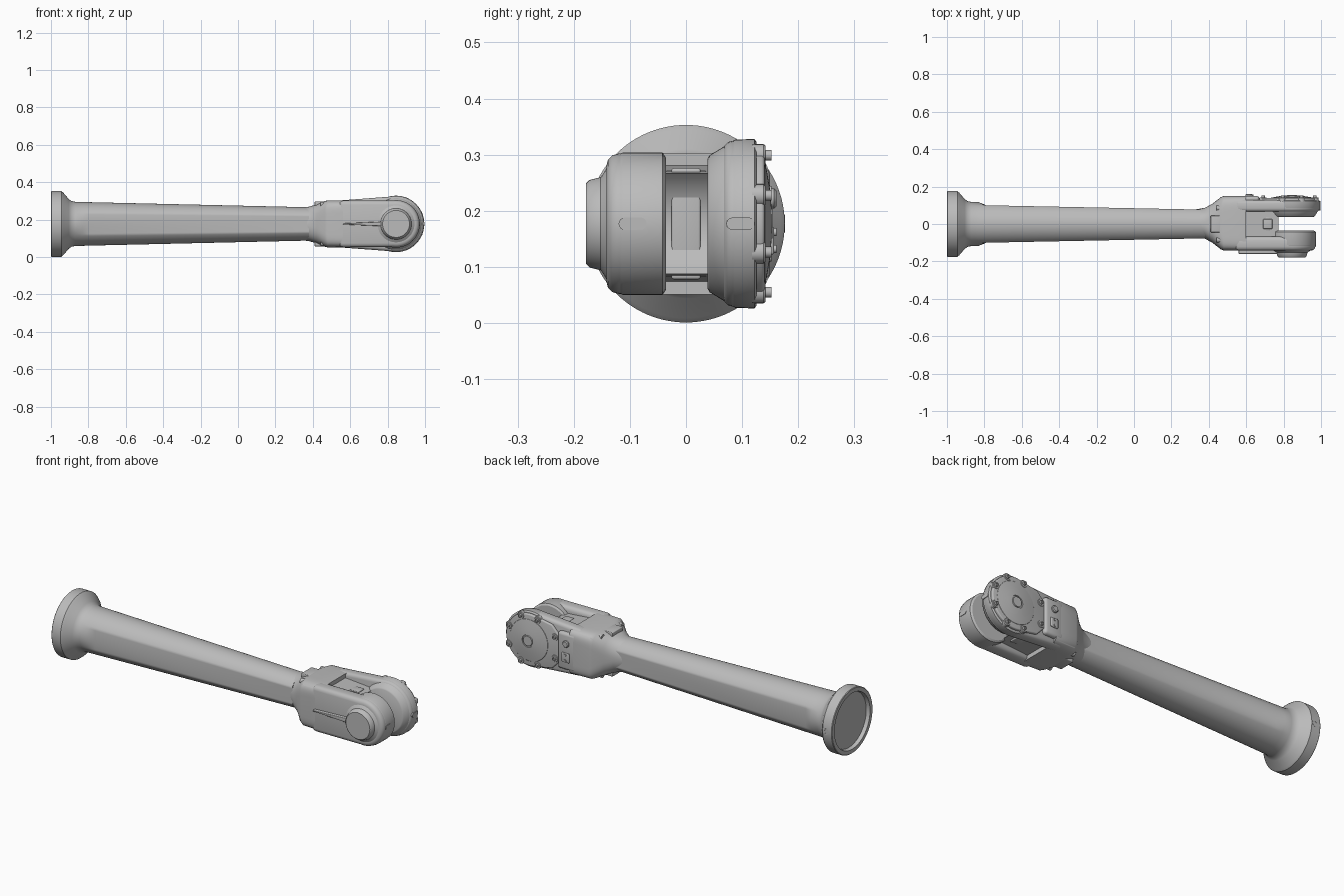
import bpy, bmesh
from math import sin, cos, pi, radians, copysign
from mathutils import Vector

if "Cube" in bpy.data.objects:
    bpy.data.objects.remove(bpy.data.objects["Cube"])

AXIS_Z = 0.177      # height of the arm's centre line
HINGE_X = 0.845     # centre of the fork eyes

metal = bpy.data.materials.new("cast_grey")
metal.use_nodes = True
metal.diffuse_color = (0.5, 0.5, 0.5, 1)
metal.node_tree.nodes["Principled BSDF"].inputs["Base Color"].default_value = (0.5, 0.5, 0.5, 1)


def finish(name, bm, angle=32):
    """Turn a bmesh built around the centre line into a shaded object."""
    bmesh.ops.remove_doubles(bm, verts=bm.verts, dist=1e-5)
    bmesh.ops.recalc_face_normals(bm, faces=bm.faces)
    mesh = bpy.data.meshes.new(name)
    bm.to_mesh(mesh)
    bm.free()
    mesh.materials.append(metal)
    obj = bpy.data.objects.new(name, mesh)
    bpy.context.collection.objects.link(obj)
    obj.location.z = AXIS_Z
    bpy.ops.object.select_all(action="DESELECT")
    obj.select_set(True)
    bpy.context.view_layer.objects.active = obj
    bpy.ops.object.shade_smooth_by_angle(angle=radians(angle))
    return obj


def loft(name, rings, angle=32):
    """Skin a list of equal rings of points and cap both ends."""
    bm = bmesh.new()
    loops = [[bm.verts.new(p) for p in ring] for ring in rings]
    n = len(loops[0])
    for a, b in zip(loops, loops[1:]):
        for i in range(n):
            j = (i + 1) % n
            bm.faces.new((a[i], a[j], b[j], b[i]))
    bm.faces.new(loops[0])
    bm.faces.new(loops[-1])
    return finish(name, bm, angle)


def turned_y(name, profile, x=HINGE_X, z=0.0, sides=56):
    """Turned part about an axis along y; profile is (radius, y)."""
    turns = [2 * pi * i / sides for i in range(sides)]
    return loft(name, [[(x + r * cos(t), y, z + r * sin(t)) for t in turns]
                       for r, y in profile])


def prism(name, outline, y0, y1, bevel=0.0):
    """Extrude an (x, z) outline along y and round its edges."""
    bm = bmesh.new()
    face = bm.faces.new([bm.verts.new((x, y0, z)) for x, z in outline])
    new = bmesh.ops.extrude_face_region(bm, geom=[face])["geom"]
    verts = [g for g in new if isinstance(g, bmesh.types.BMVert)]
    bmesh.ops.translate(bm, verts=verts, vec=(0, y1 - y0, 0))
    bmesh.ops.recalc_face_normals(bm, faces=bm.faces)
    if bevel:
        edges = [e for e in bm.edges if e.calc_face_angle(0) > 0.6]
        bmesh.ops.bevel(bm, geom=edges, offset=bevel, segments=3,
                        profile=0.5, affect="EDGES", clamp_overlap=True)
    return finish(name, bm)


def box(name, x0, x1, y0, y1, z0, z1, bevel=0.004):
    return prism(name, [(x0, z0), (x1, z0), (x1, z1), (x0, z1)], y0, y1, bevel)


def eye_outline(root_x, root_h, radius, sweep=97, steps=36):
    """Straight root running into a round end about the hinge."""
    arc = [radians(-sweep + 2 * sweep * i / steps) for i in range(steps + 1)]
    return ([(root_x, -root_h)]
            + [(HINGE_X + radius * cos(t), radius * sin(t)) for t in arc]
            + [(root_x, root_h)])


# Flanged tapering tube, with a long flat on each side
def tube_ring(x, r, sides=96):
    flat = 1.0 if x < -0.82 else 0.1 - 0.02 * (x + 0.79)
    ring = []
    for i in range(sides):
        t = 2 * pi * i / sides
        y = r * cos(t)
        ring.append((x, copysign(min(abs(y), flat), y), r * sin(t)))
    return ring


tube_profile = [(-0.98, 0.001), (-0.98, 0.148), (-1, 0.152), (-1, 0.173), (-0.997, 0.176),
                (-0.945, 0.176), (-0.935, 0.168), (-0.905, 0.133), (-0.89, 0.122),
                (-0.87, 0.118), (-0.83, 0.117), (-0.79, 0.116), (0.38, 0.089)]
loft("tube", [tube_ring(x, r) for x, r in tube_profile])


# Neck growing from the round tube into the square fork block
def block_ring(x, hy, hz, power, sides=72):
    ring = []
    for i in range(sides):
        t = 2 * pi * i / sides
        c, s = cos(t), sin(t)
        ring.append((x, 0.004 + hy * copysign(abs(c) ** (2 / power), c),
                     hz * copysign(abs(s) ** (2 / power), s)))
    return ring


block_sections = [(0.33, 0.074, 0.086, 2), (0.38, 0.083, 0.092, 2.3),
                  (0.42, 0.105, 0.104, 3), (0.465, 0.14, 0.122, 5),
                  (0.48, 0.146, 0.126, 6), (0.6, 0.146, 0.126, 7)]
loft("fork_block", [block_ring(*s) for s in block_sections])

# Fork arms and the web between them, hollowed around the hinge
prism("front_arm", eye_outline(0.54, 0.125, 0.125), -0.142, -0.066, 0.022)
prism("back_arm", eye_outline(0.54, 0.125, 0.148), 0.066, 0.148 - 0.02, 0.018)
hollow = [radians(129 + 102 * i / 16) for i in range(17)]
prism("fork_web", [(0.58, -0.105), (0.58, 0.105)]
      + [(HINGE_X + 0.115 * cos(t), 0.115 * sin(t)) for t in hollow], -0.08, 0.08)
box("back_arm_root", 0.56, 0.67, 0.1, 0.15, -0.1, 0.1, 0.015)

# Front eye with its stepped round cap and stiffening rib
turned_y("front_eye", [(0.118, -0.036), (0.127, -0.042), (0.127, -0.112), (0.122, -0.124),
                       (0.107, -0.137), (0.09, -0.147), (0.083, -0.152), (0.078, -0.172),
                       (0.072, -0.178)])
prism("front_rib", [(0.56, -0.003), (0.77, -0.012), (0.77, 0.012), (0.56, 0.003)],
      -0.16, -0.12, 0.003)

# Back eye, cover plate and shallow dome
turned_y("back_eye", [(0.115, 0.038), (0.122, 0.042), (0.15, 0.088), (0.151, 0.122),
                      (0.145, 0.126)])
prism("cover_plate", [(0.665, -0.07)] + eye_outline(0.71, 0.118, 0.14, 100)
      + [(0.665, 0.07)], 0.115, 0.14, 0.006)
turned_y("cover_dome", [(0.118, 0.135), (0.112, 0.141), (0.06, 0.15), (0.034, 0.152),
                        (0.033, 0.148), (0.027, 0.148), (0.026, 0.154)])

# Cover bolts, each on a small round lug
bolt_spots = [(HINGE_X + 0.132 * cos(radians(a)), 0.132 * sin(radians(a)))
              for a in (22.5, 67.5, 112.5)] + [(0.69, 0.058)]
for side in (-1, 1):
    for x, z in bolt_spots:
        turned_y("cover_lug", [(0.02, 0.118), (0.02, 0.138), (0.017, 0.142)], x, side * z, 20)
        turned_y("cover_bolt", [(0.0095, 0.135), (0.0095, 0.152), (0.006, 0.152),
                                (0.005, 0.147)], x, side * z, 16)

# Stop plate in the hollow of the fork, with small clips at its ends
box("stop_plate", 0.69, 0.74, -0.026, 0.026, -0.099, 0.099)
for side in (-1, 1):
    z = side * 0.088
    box("stop_clip", 0.7, 0.728, -0.036, 0.036, z - 0.007, z + 0.007, 0.003)

# Oblong marks on the eye ends
for label, y, end in (("front", -0.095, 0.127), ("back", 0.097, 0.151)):
    bm = bmesh.new()
    pts = []
    for i in range(24):
        t = 2 * pi * i / 24
        pts.append((0, copysign(0.014, cos(t)) + 0.011 * cos(t), 0.011 * sin(t)))
    rim = bm.faces.new([bm.verts.new(Vector(p) + Vector((HINGE_X + end - 0.006, y, 0)))
                        for p in pts])
    new = bmesh.ops.extrude_face_region(bm, geom=[rim])["geom"]
    bmesh.ops.translate(bm, vec=(0.008, 0, 0),
                        verts=[g for g in new if isinstance(g, bmesh.types.BMVert)])
    finish(label + "_eye_mark", bm)

# Boss, pad and screws on the back of the fork block
turned_y("back_boss", [(0.018, 0.14), (0.018, 0.157), (0.014, 0.161)], 0.615, 0.045, 20)
box("back_pad", 0.595, 0.64, 0.14, 0.157, -0.055, -0.005)
for z in (-0.045, -0.015):
    turned_y("pad_screw", [(0.007, 0.15), (0.007, 0.161)], 0.617, z, 12)

# Shoulder screws and pads around the neck
for side in (-1, 1):
    box("neck_pad", 0.41, 0.475, -0.045, 0.045, side * 0.108 - 0.012, side * 0.108 + 0.012)
    for y in (-0.085, 0.085):
        bm = bmesh.new()
        bmesh.ops.create_cone(bm, cap_ends=True, segments=16, radius1=0.014,
                              radius2=0.014, depth=0.05)
        for v in bm.verts:
            v.co = Vector((0.465 + v.co.z, y + v.co.x, side * 0.103 + v.co.y))
        finish("shoulder_screw", bm)

# Plug on the flange rim
turned_y("flange_plug", [(0.016, 0.15), (0.016, 0.1765), (0.01, 0.1765), (0.009, 0.172)],
         -0.965, 0, 20)
